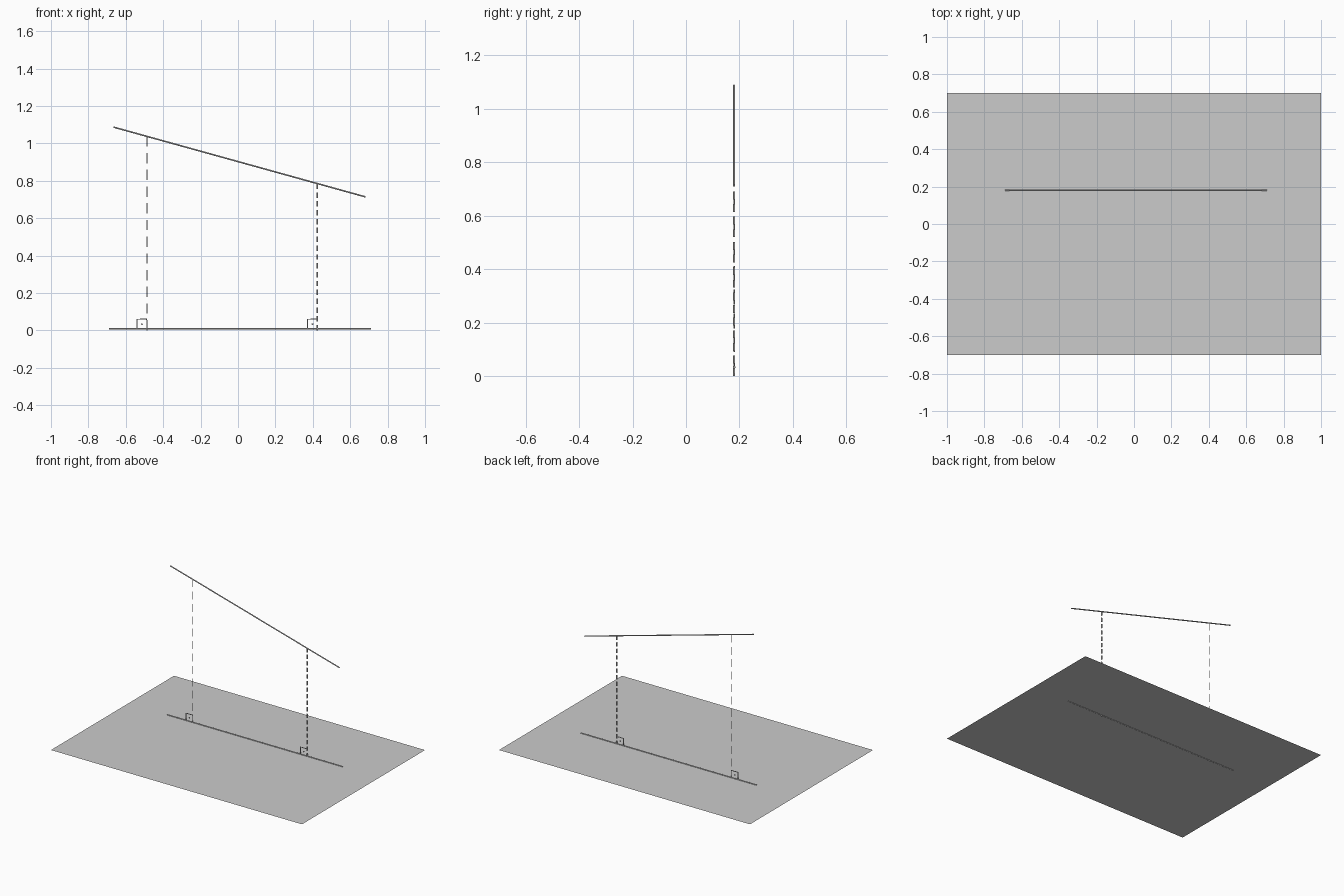
import bpy
from mathutils import Vector

if "Cube" in bpy.data.objects:
    bpy.data.objects.remove(bpy.data.objects["Cube"])

Y = 0.18          # vertical plane holding the lines
FLOOR = 0.007     # height of the base sheet


def rods(name, segments, radius, sides=8):
    """Several straight capped rods joined as one poly-curve mesh."""
    cu = bpy.data.curves.new(name, 'CURVE')
    cu.dimensions = '3D'
    cu.bevel_depth = radius
    cu.bevel_resolution = sides // 2 - 2
    cu.use_fill_caps = True
    for pts in segments:
        sp = cu.splines.new('POLY')
        sp.points.add(len(pts) - 1)
        for p, (x, z) in zip(sp.points, pts):
            p.co = (x, Y, z, 1)
    tmp = bpy.data.objects.new(name + "_path", cu)
    bpy.context.collection.objects.link(tmp)
    dg = bpy.context.evaluated_depsgraph_get()
    me = bpy.data.meshes.new_from_object(tmp.evaluated_get(dg))
    bpy.data.objects.remove(tmp)
    ob = bpy.data.objects.new(name, me)
    bpy.context.collection.objects.link(ob)
    return ob


def dashes(name, x, bottom, top, count, radius, fill=0.62):
    """Vertical dashed line with a dash at both ends."""
    pitch = (top - bottom) / (count - 1 + fill)
    rods(name, [[(x, top - i * pitch), (x, top - (i + fill) * pitch)]
                for i in range(count)], radius)


def right_angle_mark(name, x, size=0.053):
    """Two-sided square mark left of a dashed line, with its centre dot."""
    z = FLOOR
    rods(name, [[(x - size, z), (x - size, z + size), (x, z + size)]], 0.003)
    bpy.ops.mesh.primitive_uv_sphere_add(
        segments=10, ring_count=6, radius=0.005,
        location=(x - size * 0.5, Y, z + size * 0.5))
    bpy.context.object.name = name + "_dot"


# base sheet
bpy.ops.mesh.primitive_plane_add(size=1, location=(0, 0, FLOOR))
sheet = bpy.context.object
sheet.name = "base_plane"
sheet.scale = (2, 1.4, 1)

# slanted line and its projection on the sheet
a, b = Vector((-0.665, 1.087)), Vector((0.682, 0.714))
rods("slanted_line", [[a, b]], 0.004)
rods("projected_line", [[(-0.69, 0.008), (0.71, 0.008)]], 0.004)


def height(x):
    return a.y + (b.y - a.y) * (x - a.x) / (b.x - a.x)


# dropped perpendiculars with right-angle marks
for side, x, count, radius in (("left", -0.487, 12, 0.0025),
                               ("right", 0.425, 17, 0.004)):
    dashes(side + "_dashed_line", x, 0.0, height(x), count, radius)
    right_angle_mark(side + "_right_angle_mark", x)
